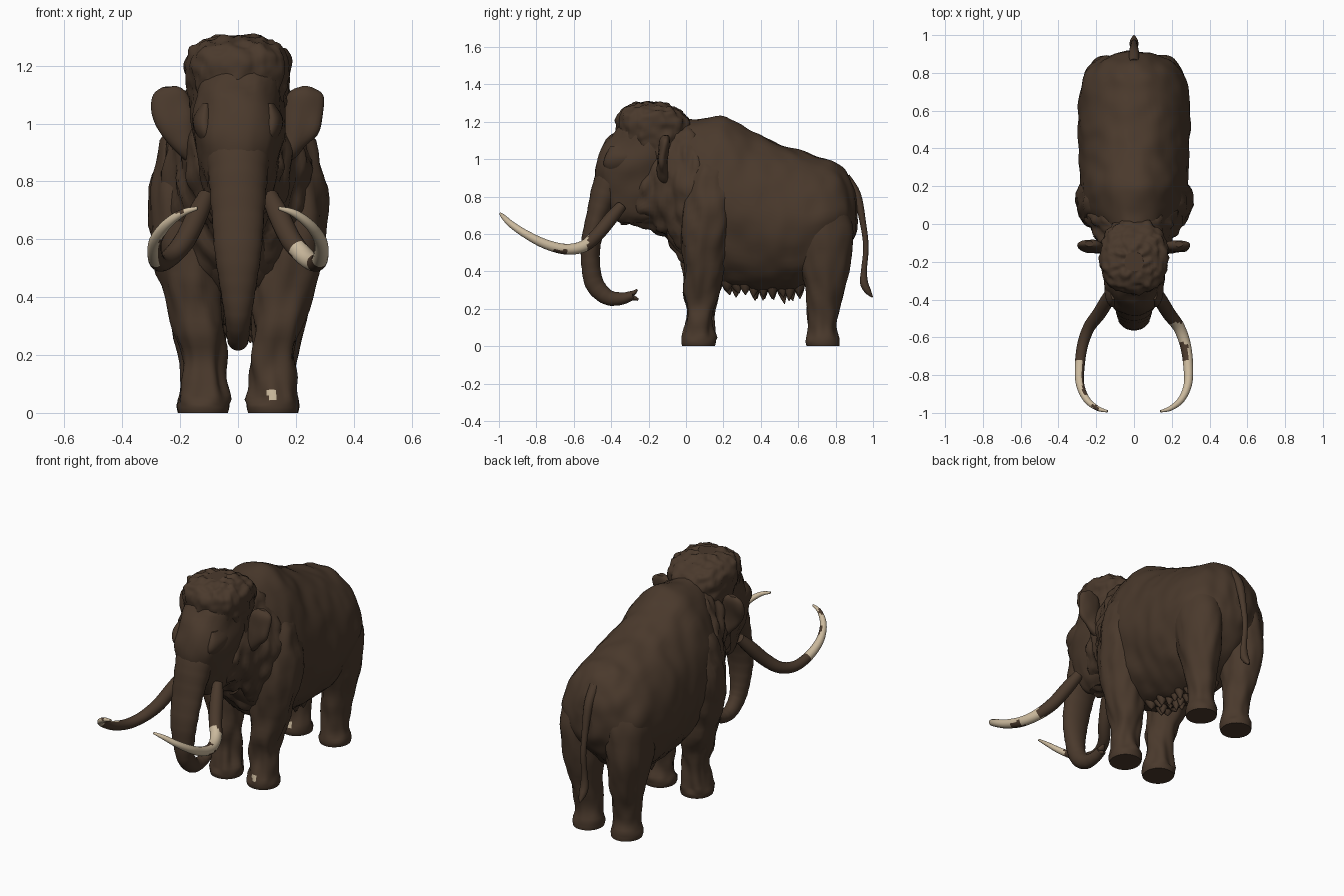
import bpy, bmesh, math, random
from mathutils import Vector, noise

random.seed(4)


def material(name, rgb):
    m = bpy.data.materials.new(name)
    m.diffuse_color = (*rgb, 1)
    return m


FUR = material("dark brown fur", (0.068, 0.041, 0.025))
IVORY = material("pale ivory", (0.60, 0.49, 0.34))


def smooth_rows(rows, steps):
    """Catmull-Rom interpolation of rows of numbers."""
    out = []
    for i in range(len(rows) - 1):
        a, b = rows[max(i - 1, 0)], rows[i]
        c, d = rows[i + 1], rows[min(i + 2, len(rows) - 1)]
        for k in range(steps):
            t = k / steps
            out.append([0.5 * (2 * q + (r - p) * t + (2 * p - 5 * q + 4 * r - s) * t * t
                               + (3 * q - p - 3 * r + s) * t ** 3)
                        for p, q, r, s in zip(a, b, c, d)])
    out.append(list(rows[-1]))
    return out


def skin(name, rings, rough=0.0, freq=(18, 18, 9), ivory=None):
    """Join rings of points into a closed, smooth, slightly furry skin."""
    bm = bmesh.new()
    loops = [[bm.verts.new(p) for p in ring] for ring in rings]
    n = len(loops[0])
    for a, b in zip(loops, loops[1:]):
        for i in range(n):
            bm.faces.new((a[i], a[(i + 1) % n], b[(i + 1) % n], b[i]))
    bm.faces.new(loops[0])
    bm.faces.new(loops[-1])
    bmesh.ops.recalc_face_normals(bm, faces=bm.faces)
    bm.normal_update()
    if rough:
        moves = [(v, v.normal * rough * noise.noise(Vector(c * f for c, f in zip(v.co, freq))))
                 for v in bm.verts if v.co.z > 0.03]
        for v, d in moves:
            v.co += d
    for f in bm.faces:
        f.smooth = len(f.verts) == 4
        if ivory and ivory(f.calc_center_median()):
            f.material_index = 1
    me = bpy.data.meshes.new(name)
    bm.to_mesh(me)
    bm.free()
    me.materials.append(FUR)
    me.materials.append(IVORY)
    ob = bpy.data.objects.new(name, me)
    bpy.context.collection.objects.link(ob)
    return ob


def spow(v, p):
    return math.copysign(abs(v) ** p, v)


def angles(n):
    return [2 * math.pi * i / n for i in range(n)]


def stack(name, rows, side=1, n=32, p=0.85, steps=4, **kw):
    """Horizontal sections: z, centre x, half width, front y, back y."""
    rings = []
    for z, cx, w, y0, y1 in smooth_rows(rows, steps):
        rings.append([(side * (cx + w * spow(math.cos(a), p)),
                       (y0 + y1) / 2 + (y1 - y0) / 2 * spow(math.sin(a), p), z) for a in angles(n)])
    return skin(name, rings, **kw)


def barrel(name, rows, n=64, steps=6, **kw):
    """Upright sections along y, egg shaped: y, bottom z, top z, half width."""
    rings = []
    for y, zb, zt, w in smooth_rows(rows, steps):
        zm = zb + 0.48 * (zt - zb)
        ring = []
        for a in angles(n):
            s = math.sin(a)
            half = (zt - zm) if s > 0 else (zm - zb)
            x = w * spow(math.cos(a), .95) * (1 - .09 * abs(s))
            ring.append((x, y, zm + half * spow(s, .97)))
        rings.append(ring)
    return skin(name, rings, **kw)


def tube(name, rows, side=1, n=20, steps=5, wrinkle=0.0, **kw):
    """Tube along a path: x, y, z, radius sideways, radius across."""
    path = smooth_rows(rows, steps)
    pts = [Vector((side * r[0], r[1], r[2])) for r in path]
    rings = []
    for i, (c, r) in enumerate(zip(pts, path)):
        t = pts[min(i + 1, len(pts) - 1)] - pts[max(i - 1, 0)]
        up = t.cross(Vector((1, 0, 0))).normalized()
        sd = up.cross(t).normalized()
        k = 1 + wrinkle * (i % 3 - 1)
        rings.append([c + sd * math.cos(a) * r[3] * k + up * math.sin(a) * r[4] * k
                      for a in angles(n)])
    return skin(name, rings, **kw)


# body, and the thick mane from throat to shoulder
barrel("body", [(-.1, .56, 1.22, .15), (0, .44, 1.212, .22), (.1, .36, 1.22, .275),
                (.2, .33, 1.228, .285), (.3, .305, 1.178, .288), (.4, .295, 1.125, .293),
                (.5, .295, 1.085, .298), (.6, .31, 1.05, .298), (.7, .37, 1.015, .287),
                (.79, .44, .985, .258), (.85, .50, .935, .208), (.885, .55, .87, .15),
                (.908, .60, .80, .085), (.92, .66, .74, .03)], rough=0.012, freq=(14, 11, 8))
barrel("throat_mane", [(-.34, .65, .80, .06), (-.28, .645, .95, .11), (-.2, .635, 1.10, .155),
                       (-.1, .565, 1.20, .195), (-.03, .47, 1.2, .235), (.05, .41, 1.19, .262),
                       (.14, .45, 1.1, .24)], rough=0.03, freq=(20, 22, 10))

# head, hairy crown and trunk
stack("head", [(.66, 0, .06, -.35, -.2), (.7, 0, .10, -.40, -.12), (.8, 0, .125, -.455, -.05),
               (.9, 0, .145, -.485, -.02), (1.0, 0, .163, -.475, 0), (1.1, 0, .154, -.42, .02),
               (1.17, 0, .15, -.36, .02)], n=40, rough=0.014)
stack("crown_hair", [(.92, 0, .15, -.17, -.02), (1.0, 0, .163, -.22, .0), (1.07, 0, .163, -.31, .01),
                     (1.13, 0, .17, -.36, .02), (1.2, 0, .18, -.37, .02), (1.25, 0, .165, -.355, -.02),
                     (1.285, 0, .12, -.31, -.08), (1.303, 0, .05, -.25, -.15)],
      n=64, steps=6, rough=0.017, freq=(32, 32, 22))
tube("trunk", [(0, -.36, .95, .12, .10), (0, -.42, .84, .105, .085), (0, -.472, .70, .092, .06),
               (0, -.508, .55, .080, .053), (0, -.508, .42, .060, .05), (0, -.485, .325, .045, .05),
               (0, -.42, .262, .038, .042), (0, -.345, .254, .034, .033), (0, -.285, .272, .03, .024)],
     n=28, steps=6, wrinkle=0.015)
tube("trunk_upper_finger", [(0, -.31, .275, .024, .016), (0, -.28, .285, .02, .013),
                            (0, -.26, .303, .008, .005)], n=12)
tube("trunk_lower_finger", [(0, -.31, .26, .024, .016), (0, -.28, .258, .02, .013),
                            (0, -.255, .248, .008, .006)], n=12)

front_leg = [(0, .12, .085, -.02, .155), (.03, .12, .09, -.025, .16), (.1, .12, .077, -.01, .15),
             (.2, .122, .077, 0, .155), (.32, .14, .092, -.015, .19), (.48, .16, .115, -.02, .22),
             (.65, .18, .127, -.03, .26), (.82, .178, .116, -.02, .27), (.97, .155, .088, .02, .24),
             (1.05, .12, .03, .08, .2)]
back_leg = [(0, .125, .083, .645, .82), (.03, .125, .087, .64, .82), (.1, .125, .075, .655, .805),
            (.2, .13, .078, .65, .82), (.32, .14, .093, .635, .855), (.48, .147, .115, .59, .885),
            (.65, .145, .128, .56, .89), (.8, .13, .11, .58, .85), (.9, .11, .06, .64, .78)]


def toe_patch(y_max, centre):
    return lambda c: c.y < y_max and .052 < c.z < .072 and abs(c.x - centre) < .02


for side, tag in ((1, "right"), (-1, "left")):
    # legs, one front toe and one back toe have a pale patch
    stack("front_leg_" + tag, front_leg, side, n=48, p=.95, rough=0.02,
          ivory=toe_patch(.02, .115))
    stack("back_leg_" + tag, back_leg, side, n=48, p=1, rough=0.012,
          ivory=toe_patch(.69, -.125))
    # ears and brows
    stack("ear_" + tag, [(.87, .165, .015, -.14, -.10), (.92, .185, .05, -.155, -.10),
                         (.98, .21, .067, -.155, -.10), (1.05, .22, .074, -.145, -.09),
                         (1.10, .232, .06, -.135, -.085), (1.128, .238, .022, -.12, -.09)],
          side, n=24, p=1, rough=0.012)
    stack("brow_" + tag, [(.92, .10, .012, -.41, -.34), (.97, .112, .036, -.44, -.27),
                          (1.02, .117, .038, -.43, -.25), (1.07, .11, .015, -.40, -.30)],
          side, n=20, p=1)

    # tusks, ivory towards the tips with fur-coloured staining
    def is_ivory(c, side=side):
        if side > 0:
            stained = -.72 < c.y < -.63 and (c.x < .285 or c.z < .515)
            return c.y < -.525 and not stained
        inner = c.x > -.275 and c.y > -.9
        return c.y < -.72 and not inner and not (c.z > .69 and c.x < -.19)

    tube("tusk_" + tag, [(.11, -.345, .75, .028, .028), (.14, -.40, .685, .036, .036),
                         (.185, -.475, .595, .036, .036), (.237, -.545, .535, .032, .032),
                         (.272, -.64, .518, .029, .029), (.287, -.75, .545, .026, .026),
                         (.285, -.85, .595, .022, .022), (.25, -.93, .648, .018, .018),
                         (.195, -.975, .69, .013, .013), (.14, -.992, .708, .006, .006)],
         side, n=18, ivory=is_ivory)

# tail with a hair tuft
tube("tail", [(0, .85, .90, .03, .03), (0, .912, .81, .026, .024), (0, .946, .66, .019, .017),
              (0, .962, .53, .016, .015), (0, .952, .41, .018, .016), (0, .952, .34, .024, .022),
              (0, .972, .295, .02, .018), (0, .997, .262, .005, .004)], n=14)


def tuft(name, x, y, z, length, r):
    """A pointed hanging lock of hair."""
    dx, dy = random.uniform(-.012, .012), random.uniform(-.005, .02)
    tube(name, [(x, y, z, r, r), (x + dx / 2, y + dy / 2, z - length * .55, r * .65, r * .65),
                (x + dx, y + dy, z - length, .002, .002)], n=8, steps=2)


# belly fringe, longer towards the back
for i in range(9):
    y = .22 + .048 * i
    for x in (-.05, 0, .05):
        tuft("belly_fringe", x + random.uniform(-.015, .015), y, .345,
             random.uniform(.06, .09) + (.03 if y > .35 else 0) - abs(x) * .3, .036)
